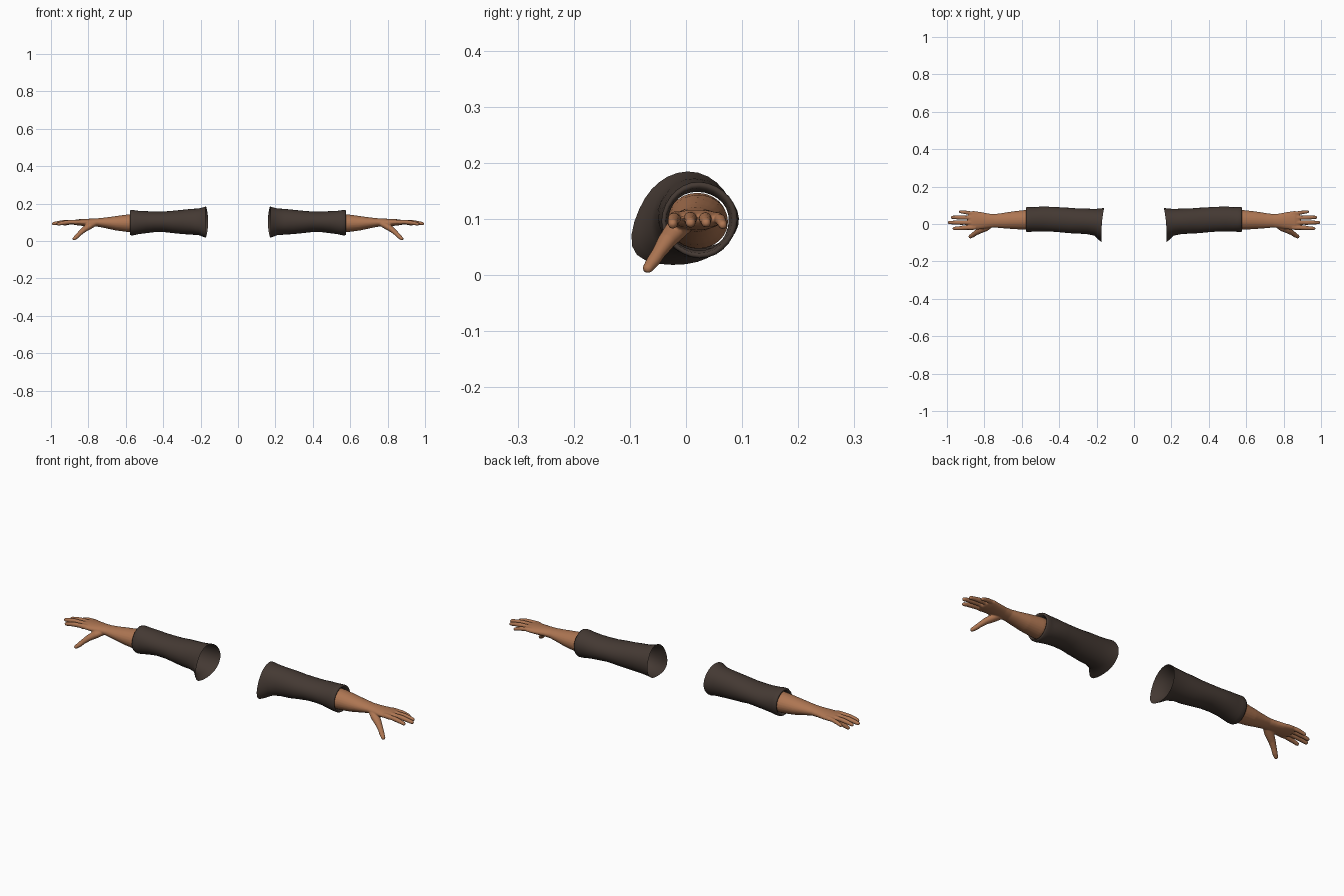
import bpy, bmesh, math
from mathutils import Vector


def material(name, rgb):
    m = bpy.data.materials.new(name)
    m.diffuse_color = (*rgb, 1)
    return m


SKIN = material("tan skin", (0.42, 0.18, 0.085))
CLOTH = material("dark brown cloth", (0.058, 0.041, 0.033))


def bridge(bm, rings, capped):
    """Join successive rings of vertices with quads."""
    n = len(rings[0])
    for a, b in zip(rings, rings[1:]):
        for i in range(n):
            j = (i + 1) % n
            bm.faces.new((a[i], a[j], b[j], b[i]))
    if capped:
        bm.faces.new(rings[0][::-1])
        bm.faces.new(rings[-1])


def limb(bm, stations, side, sides=16):
    """Closed tube through (x, y, z, half width, half thickness), rounded tip."""
    pts = [(Vector((side * s[0], s[1], s[2])), s[3], s[4]) for s in stations]
    end, w, t = pts[-1]
    d = (end - pts[-2][0]).normalized()
    for k in (30, 55, 78):
        a = math.radians(k)
        pts.append((end + d * t * math.sin(a), w * math.cos(a), t * math.cos(a)))
    rings = []
    for i, (p, w, t) in enumerate(pts):
        d = (pts[min(i + 1, len(pts) - 1)][0] - pts[max(i - 1, 0)][0]).normalized()
        u = Vector((0, 0, 1)).cross(d).normalized()
        v = d.cross(u)
        rings.append([bm.verts.new(p + u * w * math.cos(q) + v * t * math.sin(q))
                      for q in (2 * math.pi * k / sides for k in range(sides))])
    bridge(bm, rings, True)


def finish(bm, name, mat):
    bmesh.ops.recalc_face_normals(bm, faces=bm.faces)
    for f in bm.faces:
        f.smooth = True
    me = bpy.data.meshes.new(name)
    bm.to_mesh(me)
    bm.free()
    me.materials.append(mat)
    ob = bpy.data.objects.new(name, me)
    bpy.context.collection.objects.link(ob)
    return ob


# forearm, wrist and palm
FOREARM = [
    (0.50, 0.020, 0.097, 0.054, 0.050), (0.58, 0.022, 0.095, 0.053, 0.048),
    (0.65, 0.020, 0.095, 0.047, 0.039), (0.70, 0.018, 0.097, 0.041, 0.030),
    (0.745, 0.017, 0.099, 0.036, 0.023), (0.78, 0.017, 0.099, 0.039, 0.021),
    (0.82, 0.018, 0.099, 0.046, 0.019), (0.86, 0.019, 0.100, 0.051, 0.016),
    (0.878, 0.020, 0.099, 0.047, 0.012)]
# fingers: knuckle (x, y), tip (x, y, z), radius
FINGERS = [
    (0.865, -0.019, 0.966, -0.024, 0.090, 0.0115),
    (0.872, 0.007, 0.992, 0.008, 0.092, 0.0118),
    (0.867, 0.033, 0.977, 0.036, 0.092, 0.0112),
    (0.855, 0.056, 0.932, 0.066, 0.088, 0.0102)]
# thumb with its fleshy base
THUMB = [
    (0.765, 0.002, 0.096, 0.020, 0.016), (0.795, -0.018, 0.080, 0.022, 0.018),
    (0.825, -0.035, 0.060, 0.017, 0.015), (0.848, -0.049, 0.039, 0.013, 0.012),
    (0.862, -0.059, 0.024, 0.0125, 0.0115), (0.876, -0.068, 0.012, 0.010, 0.009)]


def arm(side, label):
    bm = bmesh.new()
    limb(bm, FOREARM, side, 24)
    for kx, ky, tx, ty, tz, r in FINGERS:
        path = []
        for f, s in ((-0.2, 0.9), (0.0, 1.1), (0.25, 0.95), (0.5, 1.0), (0.75, 0.88), (0.95, 0.78)):
            path.append((kx + (tx - kx) * f, ky + (ty - ky) * f,
                         0.101 + (tz - 0.101) * f + 0.004 * math.sin(math.pi * max(f, 0)),
                         r * s, r * s))
        limb(bm, path, side)
    limb(bm, THUMB, side)
    ob = finish(bm, label + " forearm and hand", SKIN)
    # blend the parts into one skin
    rm = ob.modifiers.new("blend", 'REMESH')
    rm.mode = 'VOXEL'
    rm.voxel_size = 0.003
    rm.use_smooth_shade = True
    sm = ob.modifiers.new("soften", 'SMOOTH')
    sm.factor = 0.5
    sm.iterations = 4


# sleeve rings: x, y, z, half width, half height, flare at the lower front
SLEEVE = [
    (0.168, 0.003, 0.103, 0.083, 0.080, 1.0), (0.185, 0.006, 0.103, 0.078, 0.076, 0.75),
    (0.210, 0.011, 0.103, 0.071, 0.071, 0.25), (0.250, 0.014, 0.103, 0.068, 0.068, 0.05),
    (0.300, 0.016, 0.102, 0.067, 0.065, 0.0), (0.350, 0.019, 0.102, 0.067, 0.060, 0.0),
    (0.400, 0.023, 0.103, 0.066, 0.055, 0.0), (0.450, 0.026, 0.102, 0.066, 0.055, 0.0),
    (0.490, 0.027, 0.101, 0.067, 0.058, 0.0), (0.530, 0.025, 0.099, 0.066, 0.062, 0.0),
    (0.552, 0.024, 0.098, 0.067, 0.066, 0.0), (0.570, 0.024, 0.098, 0.068, 0.067, 0.0),
    (0.577, 0.024, 0.098, 0.065, 0.064, 0.0), (0.574, 0.023, 0.097, 0.059, 0.057, 0.0),
    (0.550, 0.022, 0.096, 0.055, 0.052, 0.0)]


def sleeve(side, label):
    bm = bmesh.new()
    rings = []
    n = 28
    for x, y, z, w, h, flare in SLEEVE:
        ring = []
        for k in range(n):
            a = 2 * math.pi * k / n
            tip = flare * max(0, math.cos(a - math.radians(215))) ** 4
            fold = 1 + 0.022 * math.sin(3 * a + 38 * x) * math.sin(21 * x + a)
            # the shoulder edge bows out between its top and bottom
            bow = -0.008 * flare * math.cos(a) * (1 if math.cos(a) > 0 else 0.8)
            bow += 0.004 * flare * math.sin(a) ** 2
            ring.append(bm.verts.new((side * (x + bow),
                                      y + w * math.cos(a) * fold - 0.027 * tip,
                                      z + h * math.sin(a) * fold - 0.018 * tip)))
        rings.append(ring)
    bridge(bm, rings, False)
    finish(bm, label + " sleeve", CLOTH)


for s, label in ((1, "left"), (-1, "right")):
    arm(s, label)
    sleeve(s, label)
